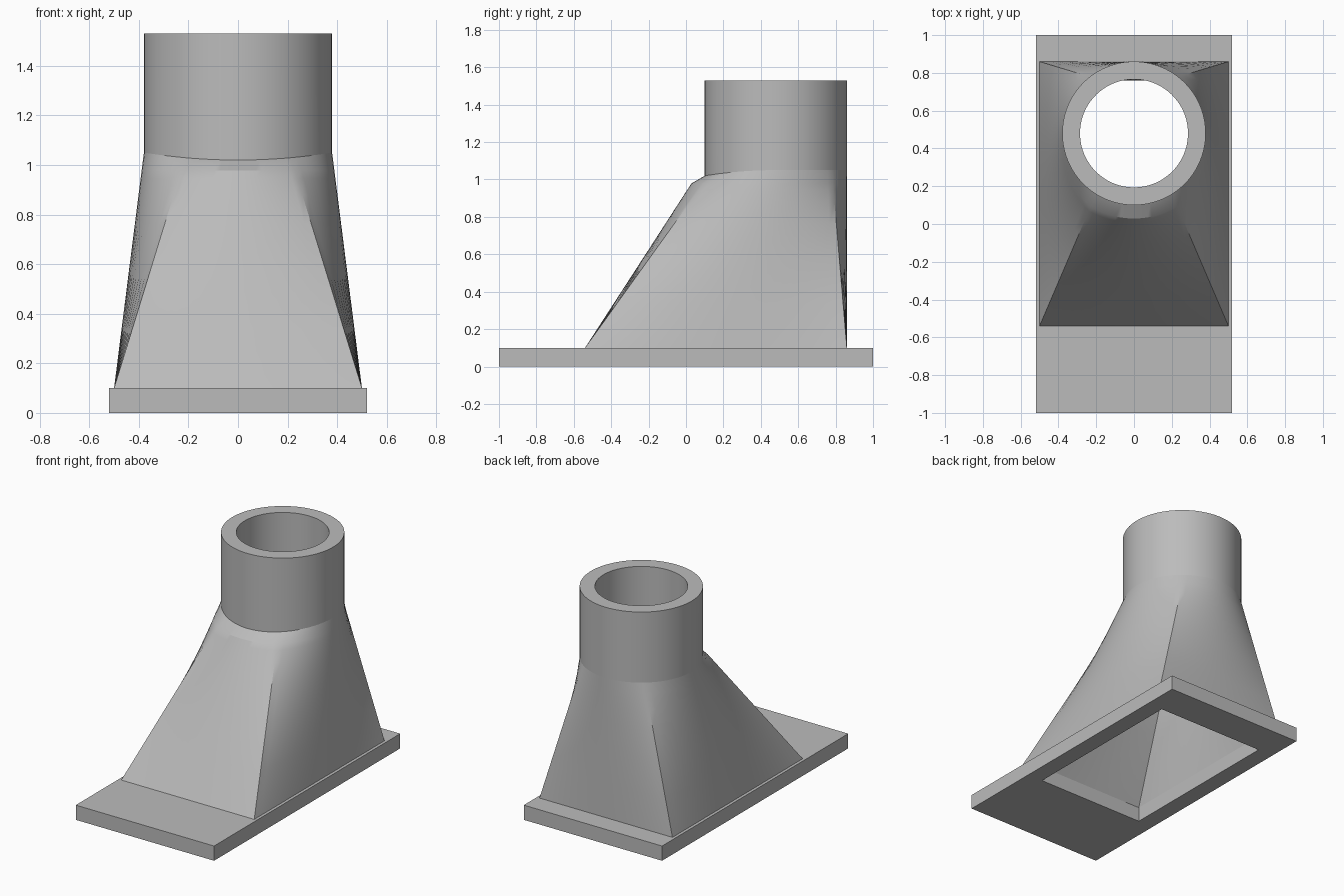
import bpy
import bmesh
from math import sin, cos, radians
from mathutils import Vector

cube = bpy.data.objects.get("Cube")
if cube:
    bpy.data.objects.remove(cube, do_unlink=True)

grey = bpy.data.materials.new("plain grey")
grey.use_nodes = True
colour = (0.5, 0.5, 0.5, 1)
grey.diffuse_color = colour
grey.node_tree.nodes["Principled BSDF"].inputs["Base Color"].default_value = colour

STEPS = 20                      # segments along each side of the hood
CORNERS = [-57, 52, 128, 237]   # where the hood corners meet the round neck
CENTRE_Y = 0.48
PLATE_TOP, NECK, TOP = 0.1, 1.05, 1.53
OUTER_R, INNER_R = 0.38, 0.286


def rect(hx, y0, y1, z, steps=1):
    """Rectangular ring, starting at the +x front corner."""
    pts = [Vector(p) for p in ((hx, y0, z), (hx, y1, z), (-hx, y1, z), (-hx, y0, z))]
    return [pts[i].lerp(pts[(i + 1) % 4], k / steps)
            for i in range(4) for k in range(steps)]


def circle(r, z, dip=0.0, bulge=0.0):
    """Round ring; dip lowers its front and bulge pushes the front outward."""
    ring = []
    for i in range(4):
        a, b = CORNERS[i], (CORNERS + [CORNERS[0] + 360])[i + 1]
        for k in range(STEPS):
            t = radians(a + (b - a) * k / STEPS)
            front = max(0, -sin(t)) ** 2
            ring.append(Vector((r * cos(t), CENTRE_Y + r * sin(t) - bulge * front,
                                z - dip * front)))
    return ring


def blend(a, b, t):
    return [p.lerp(q, t) for p, q in zip(a, b)]


def loft(name, rings, closed=False, smooth=True):
    """Skin a sequence of equal rings with quads."""
    bm = bmesh.new()
    rows = [[bm.verts.new(p) for p in ring] for ring in rings]
    pairs = list(zip(rows, rows[1:])) + ([(rows[-1], rows[0])] if closed else [])
    for lo, hi in pairs:
        for i in range(len(lo)):
            j = (i + 1) % len(lo)
            bm.faces.new((lo[i], lo[j], hi[j], hi[i]))
    mesh = bpy.data.meshes.new(name)
    bm.to_mesh(mesh)
    bm.free()
    mesh.materials.append(grey)
    obj = bpy.data.objects.new(name, mesh)
    bpy.context.collection.objects.link(obj)
    if smooth:
        bpy.ops.object.select_all(action='DESELECT')
        obj.select_set(True)
        bpy.context.view_layer.objects.active = obj
        bpy.ops.object.shade_smooth_by_angle(angle=radians(25))
    return obj


# Base plate with its rectangular opening
loft("base_plate",
     [rect(0.52, -1, 1, 0), rect(0.52, -1, 1, PLATE_TOP),
      rect(0.405, -0.435, 0.76, PLATE_TOP), rect(0.405, -0.435, 0.76, 0)],
     closed=True, smooth=False)

# Hood: rectangle blending to a circle, rounded over at the front of the neck
foot = rect(0.5, -0.54, 0.86, PLATE_TOP, STEPS)
shoulder = circle(OUTER_R, NECK, bulge=0.025)
seam = circle(OUTER_R, NECK, dip=0.03)
loft("hood_outside",
     [blend(foot, shoulder, t) for t in (0, 0.25, 0.5, 0.7, 0.82, 0.89, 0.925)] + [seam])

# Hollow inside of the hood
inner_foot = rect(0.405, -0.435, 0.76, PLATE_TOP, STEPS)
inner_neck = circle(INNER_R, NECK)
loft("hood_inside", [blend(inner_neck, inner_foot, t) for t in (0, 0.15, 0.35, 0.6, 1)])

# Round pipe with a flat rim
loft("pipe", [seam, circle(OUTER_R, TOP), circle(INNER_R, TOP), inner_neck])
